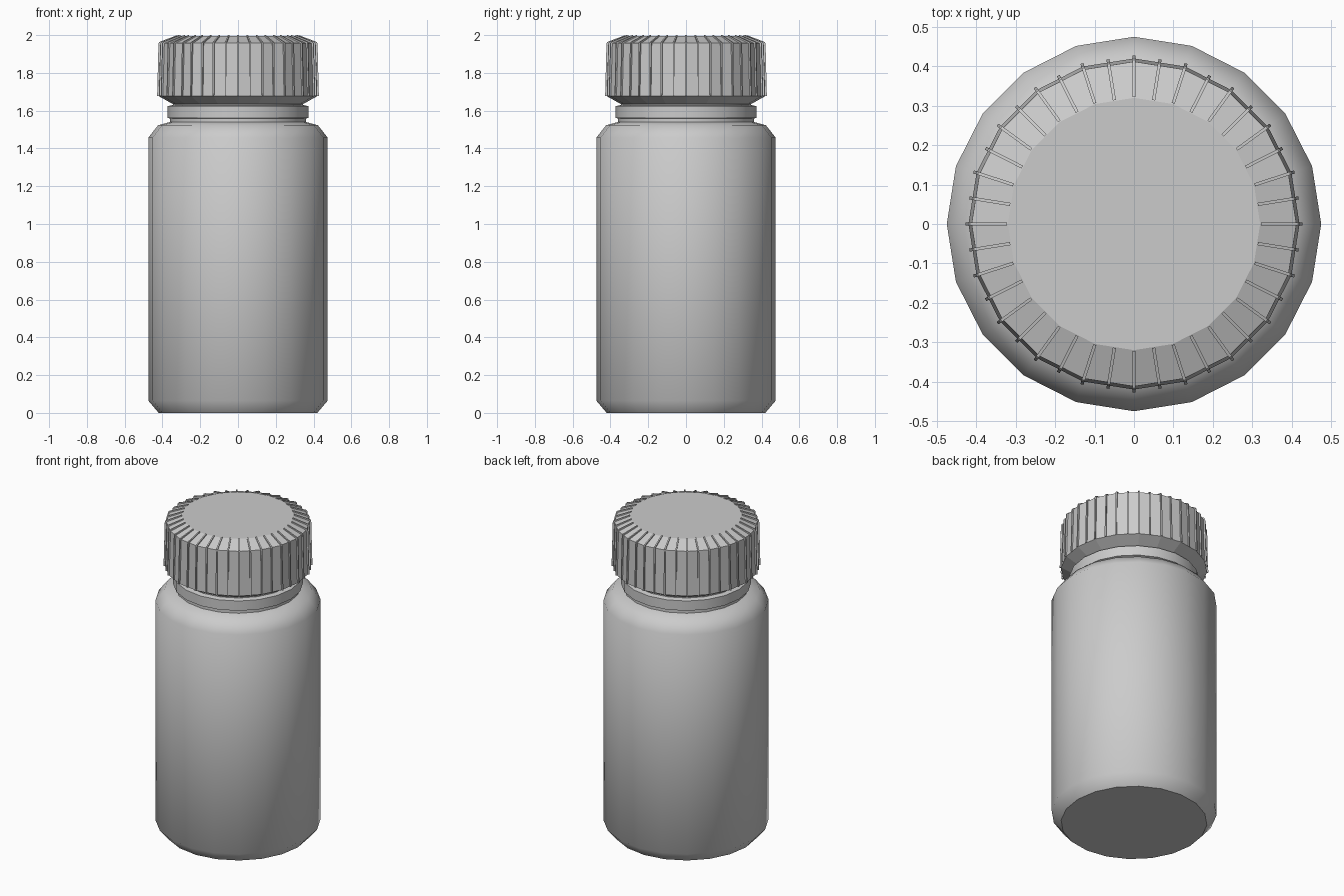
import bpy, bmesh, math

if "Cube" in bpy.data.objects:
    bpy.data.objects.remove(bpy.data.objects["Cube"])

SIDES = 20


def make_object(name, bm):
    bmesh.ops.recalc_face_normals(bm, faces=bm.faces)
    mesh = bpy.data.meshes.new(name)
    bm.to_mesh(mesh)
    bm.free()
    ob = bpy.data.objects.new(name, mesh)
    bpy.context.collection.objects.link(ob)
    return ob


def lathe(name, profile):
    """Closed solid of revolution from (radius, z) points."""
    bm = bmesh.new()
    rings = []
    for r, z in profile:
        rings.append([bm.verts.new((r * math.cos(math.tau * i / SIDES),
                                    r * math.sin(math.tau * i / SIDES), z))
                      for i in range(SIDES)])
    for a, b in zip(rings, rings[1:]):
        for i in range(SIDES):
            j = (i + 1) % SIDES
            bm.faces.new((a[i], a[j], b[j], b[i]))
    bm.faces.new(rings[0][::-1])
    bm.faces.new(rings[-1])
    return make_object(name, bm)


def shade_smooth(ob, degrees):
    bpy.ops.object.select_all(action='DESELECT')
    ob.select_set(True)
    bpy.context.view_layer.objects.active = ob
    bpy.ops.object.shade_smooth_by_angle(angle=math.radians(degrees))


# Bottle body with chamfered base, shoulder and neck ring
bottle = lathe("bottle", [
    (0.42, 0.0), (0.475, 0.065), (0.475, 1.457), (0.423, 1.523),
    (0.36, 1.54), (0.36, 1.558), (0.373, 1.562), (0.373, 1.624),
    (0.345, 1.63), (0.345, 1.66)])
shade_smooth(bottle, 40)

# Screw cap with tapered underside and bevelled top
cap = lathe("cap", [
    (0.345, 1.635), (0.42, 1.677), (0.412, 1.957), (0.32, 1.994)])

# Grip ribs: thin bent strips over the bevel and down the cap side
RIBS, HALF_WIDTH = 40, 0.004
rib_profile = [(0.322, 1.985), (0.322, 2.0), (0.416, 1.964), (0.421, 1.956),
               (0.428, 1.677), (0.41, 1.677), (0.40, 1.95)]
bm = bmesh.new()
for k in range(RIBS):
    a = math.tau * k / RIBS
    c, s = math.cos(a), math.sin(a)
    fit = 1.0 if k % 2 == 0 else math.cos(math.pi / SIDES)
    sides = [[bm.verts.new((r * fit * c - w * s, r * fit * s + w * c, z))
              for r, z in rib_profile] for w in (-HALF_WIDTH, HALF_WIDTH)]
    bm.faces.new(sides[0])
    bm.faces.new(sides[1][::-1])
    n = len(rib_profile)
    for i in range(n):
        j = (i + 1) % n
        bm.faces.new((sides[0][i], sides[1][i], sides[1][j], sides[0][j]))
make_object("cap_ribs", bm)
